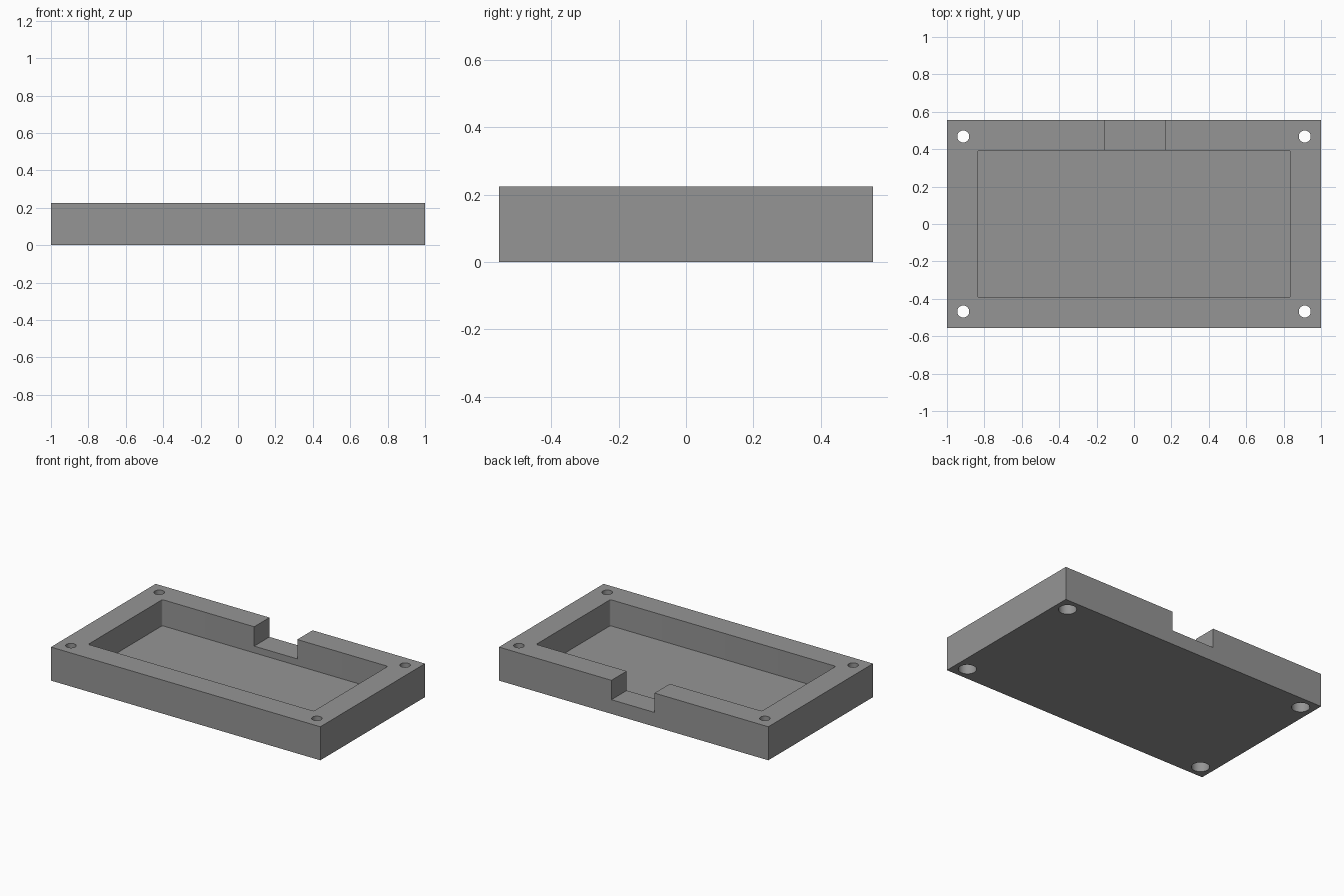
import bpy
import bmesh
import math

if "Cube" in bpy.data.objects:
    bpy.data.objects.remove(bpy.data.objects["Cube"])

grey = bpy.data.materials.new("plain_grey")
grey.diffuse_color = (0.30, 0.30, 0.30, 1.0)
grey.use_nodes = True
grey.node_tree.nodes["Principled BSDF"].inputs["Base Color"].default_value = grey.diffuse_color

W, D, H = 2.0, 1.11, 0.225


def add_box(name, x0, x1, y0, y1, z0, z1, corner=0.0):
    """Box from its limits, with optionally rounded upright edges."""
    bm = bmesh.new()
    bmesh.ops.create_cube(bm, size=1)
    for v in bm.verts:
        v.co.x = x1 if v.co.x > 0 else x0
        v.co.y = y1 if v.co.y > 0 else y0
        v.co.z = z1 if v.co.z > 0 else z0
    if corner:
        upright = [e for e in bm.edges
                   if abs(e.verts[0].co.z - e.verts[1].co.z) > 0.01]
        bmesh.ops.bevel(bm, geom=upright, offset=corner, segments=4,
                        profile=0.5, affect='EDGES')
    mesh = bpy.data.meshes.new(name)
    bm.to_mesh(mesh)
    bm.free()
    mesh.materials.append(grey)
    obj = bpy.data.objects.new(name, mesh)
    bpy.context.collection.objects.link(obj)
    return obj


def add_drill(name, x, y, radius, z0, z1):
    bpy.ops.mesh.primitive_cylinder_add(vertices=48, radius=radius, depth=z1 - z0,
                                        location=(x, y, (z0 + z1) / 2))
    obj = bpy.context.object
    obj.name = name
    obj.data.materials.append(grey)
    return obj


def cut(target, cutter):
    """Subtract the cutter, then discard it."""
    cutter.hide_render = True
    mod = target.modifiers.new("cut", 'BOOLEAN')
    mod.operation = 'DIFFERENCE'
    mod.solver = 'EXACT'
    mod.object = cutter
    bpy.context.view_layer.objects.active = target
    bpy.ops.object.modifier_apply(modifier=mod.name)
    bpy.data.objects.remove(cutter, do_unlink=True)


# Outer block of the tray
tray = add_box("enclosure_tray", -W / 2, W / 2, -D / 2, D / 2, 0, H)

# Main pocket and the cable notch through the back wall
cut(tray, add_box("pocket_cutter", -0.837, 0.837, -0.393, 0.393, 0.05, H + 0.1, 0.01))
cut(tray, add_box("notch_cutter", -0.155, 0.165, 0.35, 0.70, 0.095, H + 0.1))

# Corner screw holes, with wider bores for the screw heads underneath
for sx in (-1, 1):
    for sy in (-1, 1):
        x, y = sx * 0.913, sy * 0.468
        cut(tray, add_drill("screw_cutter", x, y, 0.032, -0.1, H + 0.1))
        cut(tray, add_drill("head_cutter", x, y, 0.055, -0.1, 0.08))

# Smooth hole walls, crisp edges elsewhere
bpy.ops.object.select_all(action='DESELECT')
tray.select_set(True)
bpy.context.view_layer.objects.active = tray
bpy.ops.object.shade_smooth_by_angle(angle=math.radians(30))
